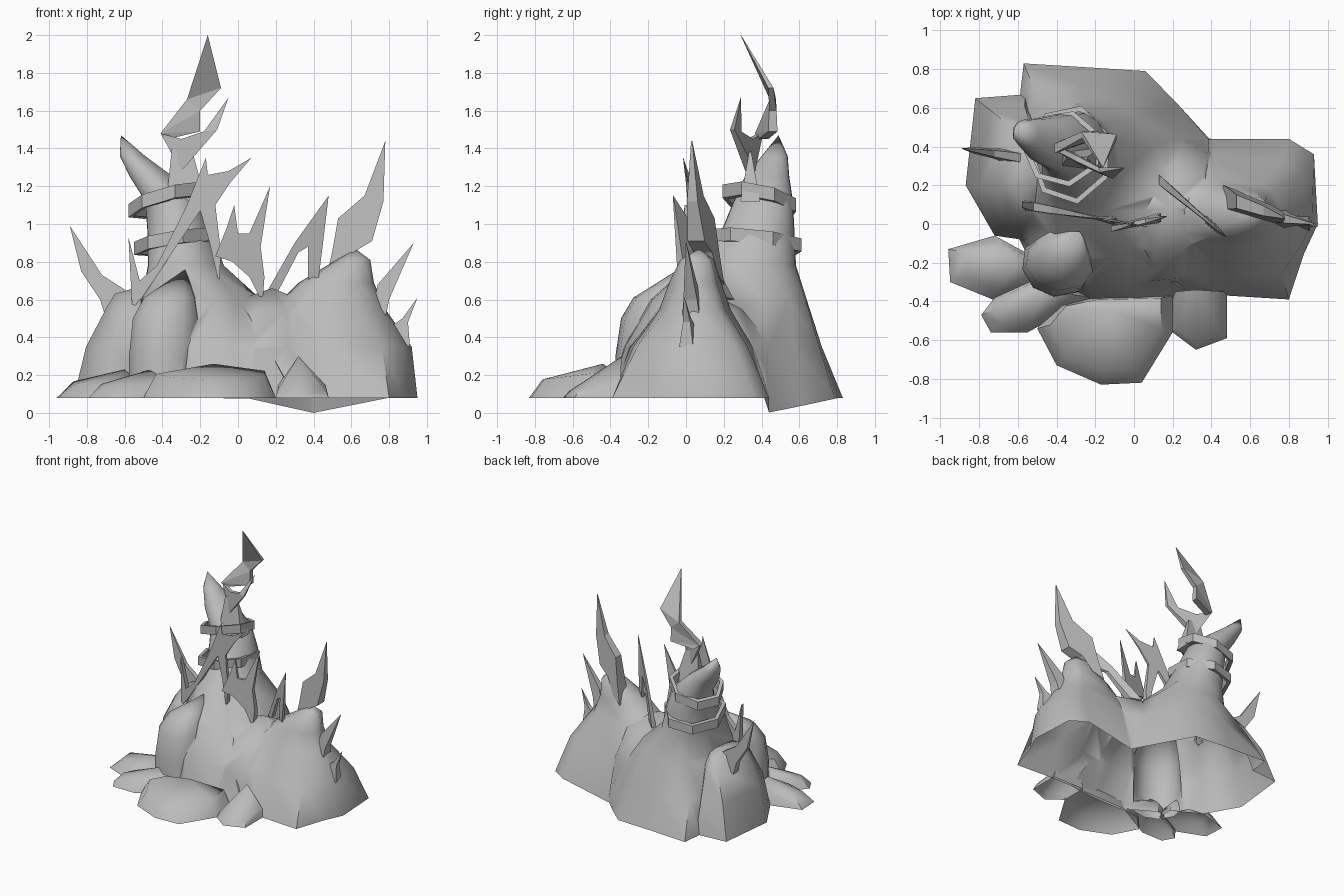
import bpy, bmesh
from math import sin, cos, pi, atan2, radians
from mathutils import Vector
from mathutils.geometry import tessellate_polygon

cube = bpy.data.objects.get("Cube")
if cube:
    bpy.data.objects.remove(cube)

GROUND = 0.08

stone = bpy.data.materials.new("stone_grey")
stone.use_nodes = True
stone.diffuse_color = (0.5, 0.5, 0.5, 1)
for node in stone.node_tree.nodes:
    if node.type == 'BSDF_PRINCIPLED':
        node.inputs["Base Color"].default_value = (0.5, 0.5, 0.5, 1)
        node.inputs["Roughness"].default_value = 0.8


def finish(name, bm):
    """Turn a bmesh into a linked object with the stone material."""
    bmesh.ops.recalc_face_normals(bm, faces=bm.faces[:])
    mesh = bpy.data.meshes.new(name)
    bm.to_mesh(mesh)
    bm.free()
    mesh.materials.append(stone)
    obj = bpy.data.objects.new(name, mesh)
    bpy.context.collection.objects.link(obj)
    return obj


def smooth(obj, angle):
    bpy.ops.object.select_all(action='DESELECT')
    obj.select_set(True)
    bpy.context.view_layer.objects.active = obj
    bpy.ops.object.shade_smooth_by_angle(angle=radians(angle))


def bridge(bm, low, high):
    n = len(low)
    for i in range(n):
        j = (i + 1) % n
        bm.faces.new((low[i], low[j], high[j], high[i]))


def fan(bm, loop, tip):
    peak = bm.verts.new(tip)
    n = len(loop)
    for i in range(n):
        bm.faces.new((loop[i], loop[(i + 1) % n], peak))


def oval(cx, cy, rx, ry, sides, turn=0.0):
    return [(cx + rx * cos(turn + 2 * pi * i / sides),
             cy + ry * sin(turn + 2 * pi * i / sides)) for i in range(sides)]


def mound(name, base, levels, tip):
    """Loft from a ground outline through ovals (cx, cy, rx, ry, z, base share)."""
    mx = sum(p[0] for p in base) / len(base)
    my = sum(p[1] for p in base) / len(base)
    bm = bmesh.new()
    below = [bm.verts.new((x, y, -0.2)) for x, y in base]
    bm.faces.new(below)
    ring = [bm.verts.new((x, y, GROUND)) for x, y in base]
    bridge(bm, below, ring)
    for cx, cy, rx, ry, z, share in levels:
        nxt = []
        for x, y in base:
            a = atan2(y - my, x - mx)
            nxt.append(bm.verts.new(((cx + rx * cos(a)) * (1 - share) + x * share,
                                     (cy + ry * sin(a)) * (1 - share) + y * share, z)))
        bridge(bm, ring, nxt)
        ring = nxt
    fan(bm, ring, tip)
    return finish(name, bm)


# Main rock: tall mound drawn out into a bent horn
rock = mound("rock_mound",
             [(-.57, .83), (-.25, .81), (.06, .79), (.23, .615), (.39, .44), (.4, .1),
              (.3, -.37), (.05, -.4), (-.2, -.4), (-.5, -.27), (-.63, 0), (-.62, .4)],
             [(-.22, .19, .4, .45, .35, .5), (-.2, .23, .33, .42, .6, 0),
              (-.28, .3, .21, .29, .78, 0), (-.31, .38, .18, .2, .95, 0),
              (-.35, .41, .15, .16, 1.12, 0), (-.46, .43, .12, .12, 1.25, 0),
              (-.56, .47, .07, .07, 1.36, 0)],
             (-.62, .49, 1.47))

# Shoulder, side mound, saddle and front boulder, merged into the main rock
parts = [
    mound("shoulder",
          [(-.87, .2), (-.82, .65), (-.56, .67), (-.4, .4), (-.45, -.1), (-.72, -.06)],
          [(-.6, .28, .15, .28, .35, .5), (-.57, .28, .14, .25, .55, 0),
           (-.56, .29, .1, .17, .63, 0)],
          (-.55, .3, .66)),
    mound("side_mound",
          [(.4, .44), (.8, .44), (.93, .36), (.95, 0), (.88, -.15), (.8, -.39),
           (.48, -.37), (.2, -.37), (0, -.3), (-.05, .1), (.06, .5)],
          [(.5, .04, .4, .26, .35, .4), (.48, .05, .3, .19, .55, 0),
           (.52, .05, .2, .14, .69, 0), (.61, .06, .09, .09, .81, 0)],
          (.62, .07, .87)),
    mound("saddle", oval(.15, .1, .36, .45, 10, .1),
          [(.15, .08, .35, .38, .35, 0), (.16, .08, .3, .22, .55, 0)],
          (.18, .08, .66)),
    mound("front_boulder", oval(-.39, -.2, .19, .18, 10, .2),
          [(-.39, -.2, .19, .175, .3, 0), (-.38, -.19, .18, .155, .5, 0),
           (-.36, -.15, .14, .13, .61, 0)],
          (-.28, -.04, .76)),
]
for part in parts:
    mod = rock.modifiers.new("merge", 'BOOLEAN')
    mod.operation = 'UNION'
    mod.object = part
    bpy.context.view_layer.objects.active = rock
    bpy.ops.object.modifier_apply(modifier=mod.name)
    bpy.data.objects.remove(part)

# Cut the rock open at the ground and pull its back corner down
bm = bmesh.new()
bm.from_mesh(rock.data)
bmesh.ops.bisect_plane(bm, geom=bm.verts[:] + bm.edges[:] + bm.faces[:], dist=0.0005,
                       plane_co=(0, 0, GROUND), plane_no=(0, 0, 1), clear_inner=True)
for v in bm.verts:
    if v.co.z < GROUND + 0.01 and v.co.y > 0.41:
        v.co.z -= GROUND * max(0, 1 - abs(v.co.x - 0.4) / 0.36)
bm.to_mesh(rock.data)
bm.free()
smooth(rock, 60)


# Low stone slabs around the front foot
def slab(name, outline, rim, inset, tip):
    bm = bmesh.new()
    low = [bm.verts.new((x, y, GROUND)) for x, y in outline]
    high = [bm.verts.new((x + (tip[0] - x) * inset, y + (tip[1] - y) * inset,
                          rim + .1 * (y + .8))) for x, y in outline]
    bridge(bm, low, high)
    fan(bm, high, tip)
    smooth(finish(name, bm), 50)


slab("slab_side", [(-.96, -.13), (-.72, -.06), (-.5, -.18), (-.5, -.3),
                   (-.73, -.39), (-.95, -.3)], .1, .25, (-.6, -.2, .23))
slab("slab_corner", [(-.72, -.38), (-.79, -.47), (-.74, -.56), (-.55, -.56),
                     (-.22, -.38), (-.45, -.25)], .12, .2, (-.46, -.34, .23))
slab("slab_front", [(-.5, -.54), (-.4, -.73), (-.17, -.83), (.04, -.82),
                    (.2, -.56), (.2, -.37), (-.2, -.38), (-.4, -.42)], .18, .18,
     (-.13, -.44, .26))
slab("slab_skirt", [(.2, -.56), (.32, -.65), (.48, -.59), (.48, -.35),
                    (.2, -.35)], .1, .1, (.32, -.34, .3))


# Bands wrapped round the horn
def band(name, cx, cy, z, rx, ry, tilt_x, tilt_y):
    loops = []
    bm = bmesh.new()
    for grow, up in ((0, 0), (0, .07), (-.03, .07), (-.03, 0)):
        loops.append([bm.verts.new((x, y, z + up + tilt_x * (x - cx) + tilt_y * (y - cy)))
                      for x, y in oval(cx, cy, rx + grow, ry + grow, 7, .4)])
    for i in range(4):
        bridge(bm, loops[i], loops[(i + 1) % 4])
    finish(name, bm)


band("upper_band", -.37, .39, 1.09, .21, .2, .25, -.2)
band("lower_band", -.33, .36, .87, .22, .26, .15, -.1)


# Jagged blades: front outlines, thick at the foot and thin at the tip
def blade(name, outline, depth, thick):
    bottom = min(z for x, z in outline)
    top = max(z for x, z in outline)
    triangles = tessellate_polygon([[Vector((x, z, 0)) for x, z in outline]])
    bm = bmesh.new()
    sides = []
    for sign in (-.5, .5):
        side = [bm.verts.new((x, depth(x, z) + sign * thick
                              * (1.05 - (z - bottom) / (top - bottom)), z))
                for x, z in outline]
        for tri in triangles:
            bm.faces.new([side[i] for i in tri])
        sides.append(side)
    bridge(bm, sides[0], sides[1])
    finish(name, bm)


def line(x0, y0, x1, y1):
    return lambda x, z: y0 + (y1 - y0) * (x - x0) / (x1 - x0)


blade("right_blade", [(-.89, .99), (-.72, .73), (-.58, .64), (-.55, .58), (-.7, .5),
                      (-.73, .6), (-.83, .75)], line(-.89, .39, -.57, .34), .06)
blade("forked_blade", [(-.58, .93), (-.52, .7), (-.43, .78), (-.27, 1.1), (-.17, 1.35),
                       (-.16, 1.26), (-.05, 1.28), (.07, 1.35), (-.04, 1.22), (-.12, 1.1),
                       (-.09, .85), (-.1, .68), (-.15, .9), (-.2, 1.07), (-.5, .62),
                       (-.56, .55)], line(-.58, .1, .1, -.02), .05)
blade("centre_blade", [(.17, 1.2), (.12, .88), (.14, .72), (.13, .58), (.06, .72),
                       (-.03, .8), (-.12, .83), (-.06, .98), (-.02, 1.1), (0, .95),
                       (.06, .95)], line(-.1, -.02, .17, .04), .05)
blade("saddle_blade", [(.48, 1.15), (.45, .9), (.41, .58), (.37, .6), (.37, .88),
                       (.32, .85), (.2, .62), (.13, .6), (.3, .9)],
      line(.14, .22, .47, -.06), .05)
blade("peak_blade", [(.78, 1.44), (.77, 1.12), (.71, .91), (.61, .85), (.54, .73),
                     (.46, .68), (.5, .86), (.53, 1.03), (.67, 1.15)],
      line(.46, .14, .78, .03), .12)
blade("left_blade", [(.93, .9), (.8, .6), (.78, .5), (.7, .5), (.74, .68)],
      line(.7, .04, .93, 0), .09)
blade("left_small_blade", [(.95, .61), (.9, .48), (.91, .35), (.82, .38), (.8, .45),
                           (.87, .5)], line(.8, .03, .95, -.01), .07)

# Flame rising from the top, made of two wrapped tongues on a stem
blade("flame_stem", [(-.38, 1.12), (-.35, 1.4), (-.24, 1.38), (-.17, 1.12)],
      lambda x, z: .34, .1)
blade("flame_back", [(-.16, 2), (-.09, 1.72), (-.2, 1.6), (-.2, 1.49), (-.37, 1.45),
                     (-.41, 1.48), (-.27, 1.66)],
      lambda x, z: min(.46, .29 + .57 * (2 - z)) - .5 * max(0, -.27 - x), .05)
blade("flame_front", [(-.05, 1.67), (-.11, 1.5), (-.3, 1.28), (-.41, 1.48), (-.3, 1.45),
                      (-.18, 1.49)],
      lambda x, z: .24 + .5 * max(0, -.1 - x) + .3 * max(0, z - 1.5), .05)
